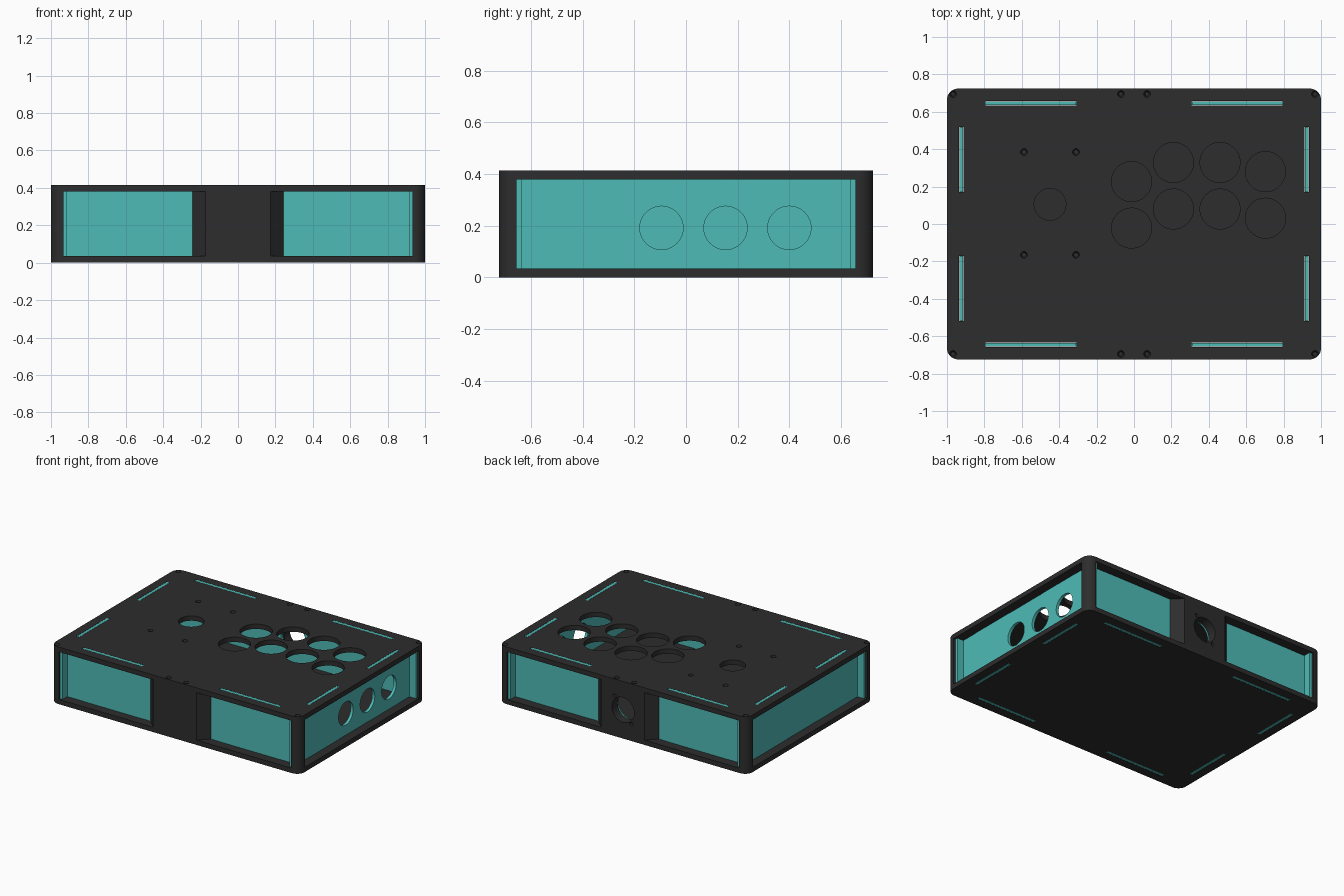
import bpy, bmesh, math
from mathutils import Matrix, Vector

if "Cube" in bpy.data.objects:
    bpy.data.objects.remove(bpy.data.objects["Cube"])

W, D, H = 1.0, 0.724, 0.415        # half width, half depth, height
T, ZT = 0.035, 0.38                # bottom plate top, top plate underside
PX0, PX1 = 0.913, 0.934            # side panel thickness range
PY0, PY1 = 0.635, 0.656            # front/back panel thickness range
R = 0.06


def material(name, rgb):
    m = bpy.data.materials.new(name)
    m.diffuse_color = (*rgb, 1)
    m.use_nodes = True
    m.node_tree.nodes["Principled BSDF"].inputs["Base Color"].default_value = m.diffuse_color
    return m


BLACK = material("matte_black", (0.026, 0.026, 0.026))
TEAL = material("teal_acrylic", (0.077, 0.50, 0.475))


def finish(name, bm, mat=None):
    bmesh.ops.recalc_face_normals(bm, faces=bm.faces)
    me = bpy.data.meshes.new(name)
    bm.to_mesh(me)
    bm.free()
    ob = bpy.data.objects.new(name, me)
    bpy.context.collection.objects.link(ob)
    if mat:
        me.materials.append(mat)
    return ob


def prism(name, pts, lo, hi, axis, mat):
    """Extrude a 2D outline along an axis."""
    place = {'z': lambda u, v, w: (u, v, w),
             'y': lambda u, v, w: (u, w, v),
             'x': lambda u, v, w: (w, u, v)}[axis]
    bm = bmesh.new()
    face = bm.faces.new([bm.verts.new(place(u, v, lo)) for u, v in pts])
    ext = bmesh.ops.extrude_face_region(bm, geom=[face])
    step = Vector(place(0, 0, hi - lo))
    bmesh.ops.translate(bm, vec=step,
                        verts=[g for g in ext['geom'] if isinstance(g, bmesh.types.BMVert)])
    return finish(name, bm, mat)


def add_cylinder(bm, pos, r, depth, axis='z', r2=None, seg=48):
    rot = {'z': Matrix(), 'x': Matrix.Rotation(math.pi / 2, 4, 'Y'),
           'y': Matrix.Rotation(math.pi / 2, 4, 'X')}[axis]
    bmesh.ops.create_cone(bm, cap_ends=True, segments=seg, radius1=r, radius2=r2 or r,
                          depth=depth, matrix=Matrix.Translation(pos) @ rot)


def add_box(bm, pos, size):
    bmesh.ops.create_cube(bm, size=1, matrix=Matrix.Translation(pos) @ Matrix.Diagonal((*size, 1)))


def cut(ob, bm):
    """Subtract the cutter shapes and discard the cutter."""
    cutter = finish("cutter", bm)
    cutter.hide_render = True
    mod = ob.modifiers.new("cut", 'BOOLEAN')
    mod.operation, mod.solver, mod.object = 'DIFFERENCE', 'EXACT', cutter
    bpy.context.view_layer.objects.active = ob
    bpy.ops.object.modifier_apply(modifier=mod.name)
    bpy.data.objects.remove(cutter)


def corner_arc(sx, sy, n=8):
    """Rounded corner from the side wall towards the front/back wall."""
    return [(sx * (W - R + R * math.cos(a)), sy * (D - R + R * math.sin(a)))
            for a in [i * math.pi / 2 / n for i in range(n + 1)]]


# Plates with rounded corners
outline = corner_arc(1, 1) + corner_arc(-1, 1)[::-1] + corner_arc(-1, -1) + corner_arc(1, -1)[::-1]
top = prism("top_plate", outline, ZT, H, 'z', BLACK)
bottom = prism("bottom_plate", outline, 0, T, 'z', BLACK)

FRONT_TABS, SIDE_TABS = (0.31, 0.793), (0.173, 0.517)


def add_slots(bm, z):
    for sx in (-1, 1):
        for sy in (-1, 1):
            a, b = FRONT_TABS
            add_box(bm, (sx * (a + b) / 2, sy * (PY0 + PY1) / 2, z), (b - a + .003, PY1 - PY0 + .003, .1))
            a, b = SIDE_TABS
            add_box(bm, (sx * (PX0 + PX1) / 2, sy * (a + b) / 2, z), (PX1 - PX0 + .003, b - a + .003, .1))


# Top plate: slots, button holes, stick hole and countersunk screw holes
bm = bmesh.new()
add_slots(bm, H)
for x, y in [(-.013, .227), (.211, .329), (.46, .329), (.703, .28)]:
    for dy in (0, -.249):
        add_cylinder(bm, (x, y + dy, H), .107, .1)
add_cylinder(bm, (-.449, .105, H), .085, .1)
screws = [(x, y) for x in (-.588, -.31) for y in (.385, -.165)]
screws += [(x, y) for x in (-.968, -.07, .07, .968) for y in (-.695, .695)]
for x, y in screws:
    add_cylinder(bm, (x, y, ZT + .0175), .009, .05, r2=.02, seg=20)
cut(top, bm)

bm = bmesh.new()
add_slots(bm, T / 2)
cut(bottom, bm)


# Teal wall panels with tabs locking into both plates
def panel_outline(half, tabs):
    a, b = tabs
    edge = [(-half, ZT), (-b, ZT), (-b, H), (-a, H), (-a, ZT),
            (a, ZT), (a, H), (b, H), (b, ZT), (half, ZT)]
    return edge + [(u, T if v == ZT else 0) for u, v in reversed(edge)]


walls = {}
for word, s in (("front", -1), ("back", 1)):
    walls[word] = prism(word + "_panel", panel_outline(.985, FRONT_TABS), s * PY0, s * PY1, 'y', TEAL)
for word, s in (("left", -1), ("right", 1)):
    walls[word] = prism(word + "_panel", panel_outline(.71, SIDE_TABS), s * PX0, s * PX1, 'x', TEAL)

# Side button holes
bm = bmesh.new()
for y in (-.095, .153, .40):
    add_cylinder(bm, (PX0, y, .192), .084, .2, 'x')
cut(walls["right"], bm)

# Corner posts
for wx, sx in (("left", -1), ("right", 1)):
    for wy, sy in (("front", -1), ("back", 1)):
        pts = [(sx * PX1, sy * PY1), (sx * W, sy * PY1)] + corner_arc(sx, sy) + [(sx * PX1, sy * D)]
        prism(f"{wy}_{wx}_post", pts, T, ZT, 'z', BLACK)

# Tapered centre blocks
for word, s in (("front", -1), ("back", 1)):
    pts = [(-.243, s * PY1), (-.175, s * D), (.175, s * D), (.243, s * PY1)]
    walls[word + "_block"] = prism(word + "_centre_block", pts, T, ZT, 'z', BLACK)

# Cable socket hole with two diagonal screw holes
bm = bmesh.new()
add_cylinder(bm, (0, D, .208), .09, .2, 'y')
for s in (-1, 1):
    add_cylinder(bm, (s * .068, D, .208 + s * .086), .012, .1, 'y', seg=20)
cut(walls["back_block"], bm)
bm = bmesh.new()
add_cylinder(bm, (0, PY0, .208), .1, .2, 'y')
cut(walls["back"], bm)

# Smooth curved walls, keep hard edges
for ob in bpy.context.collection.objects:
    ob.select_set(True)
bpy.context.view_layer.objects.active = top
bpy.ops.object.shade_smooth_by_angle(angle=math.radians(30))
